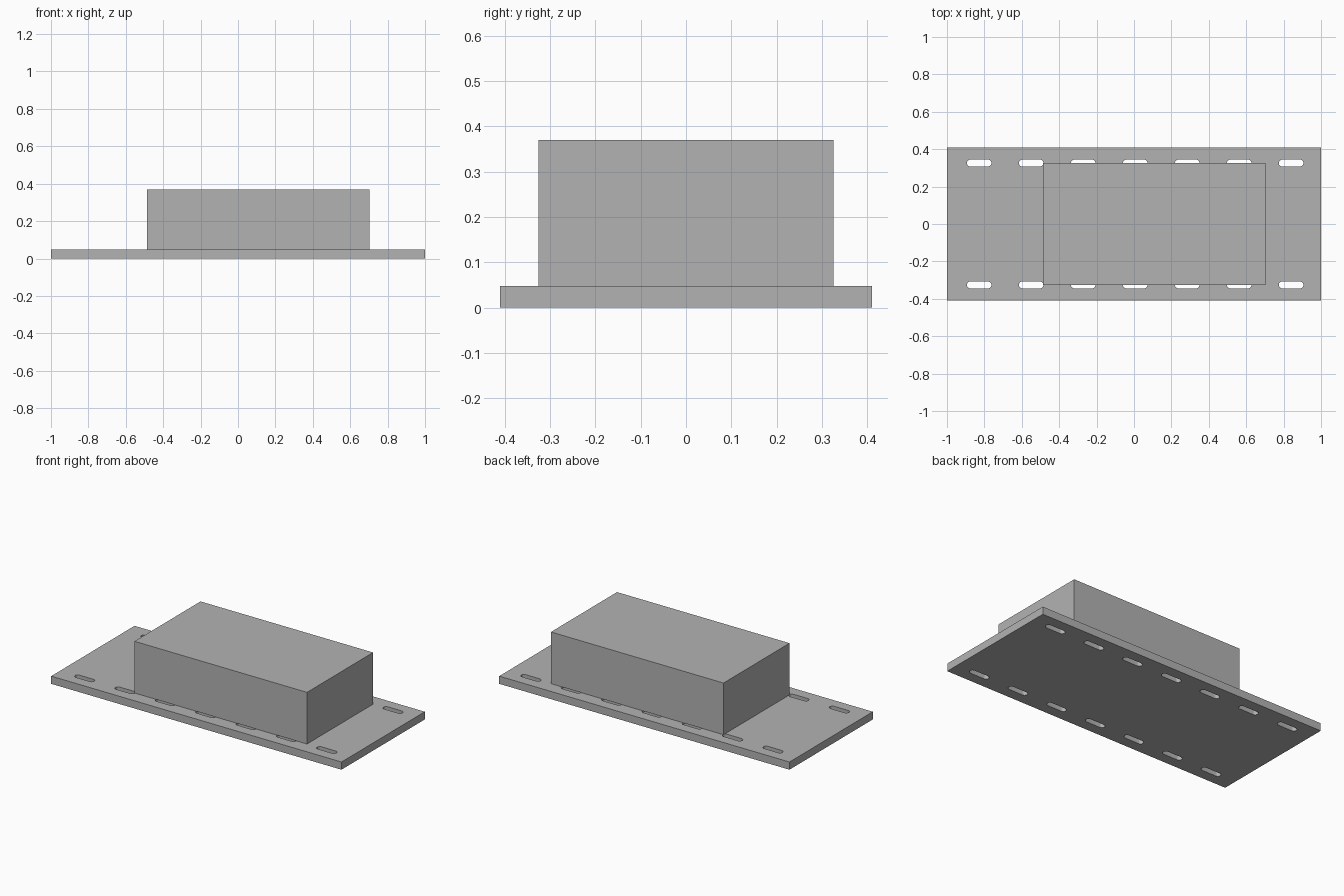
import bpy
import bmesh
from math import cos, sin, pi
from mathutils import Matrix, Vector

if "Cube" in bpy.data.objects:
    bpy.data.objects.remove(bpy.data.objects["Cube"], do_unlink=True)

PLATE_TOP = 0.048
SLOT_LENGTH, SLOT_RADIUS, ARC_STEPS = 0.132, 0.018, 12

grey = bpy.data.materials.new("plain grey")
grey.use_nodes = True
colour = (0.45, 0.45, 0.45, 1)
grey.diffuse_color = colour
grey.node_tree.nodes["Principled BSDF"].inputs["Base Color"].default_value = colour


def make_object(name, bm):
    bmesh.ops.recalc_face_normals(bm, faces=bm.faces)
    mesh = bpy.data.meshes.new(name)
    bm.to_mesh(mesh)
    bm.free()
    mesh.materials.append(grey)
    obj = bpy.data.objects.new(name, mesh)
    bpy.context.collection.objects.link(obj)
    return obj


def make_box(name, low, high):
    low, high = Vector(low), Vector(high)
    bm = bmesh.new()
    place = Matrix.Translation((low + high) / 2) @ Matrix.Diagonal((*(high - low), 1))
    bmesh.ops.create_cube(bm, size=1, matrix=place)
    return make_object(name, bm)


def add_slot(bm, x, y):
    # Rounded-end prism reaching through the plate
    half = SLOT_LENGTH / 2 - SLOT_RADIUS
    outline = []
    for side, start in ((1, -pi / 2), (-1, pi / 2)):
        for i in range(ARC_STEPS + 1):
            a = start + pi * i / ARC_STEPS
            outline.append(bm.verts.new((x + side * half + SLOT_RADIUS * cos(a),
                                         y + SLOT_RADIUS * sin(a), -0.05)))
    base = bm.faces.new(outline)
    wall = bmesh.ops.extrude_face_region(bm, geom=[base])["geom"]
    top = [v for v in wall if isinstance(v, bmesh.types.BMVert)]
    bmesh.ops.translate(bm, vec=(0, 0, 0.15), verts=top)


# Base plate and the block standing off-centre on it
plate = make_box("base_plate", (-1, -0.41, 0), (1, 0.41, PLATE_TOP))
make_box("housing_block", (-0.486, -0.325, PLATE_TOP), (0.703, 0.325, 0.37))

# Two rows of seven mounting slots
slots = bmesh.new()
for y in (-0.326, 0.326):
    for i in range(-3, 4):
        add_slot(slots, 0.006 + 0.278 * i, y)
cutter = make_object("slot_cutter", slots)
cutter.hide_render = True

cut = plate.modifiers.new("slots", "BOOLEAN")
cut.operation = "DIFFERENCE"
cut.solver = "EXACT"
cut.object = cutter
bpy.context.view_layer.objects.active = plate
plate.select_set(True)
bpy.ops.object.modifier_apply(modifier=cut.name)
bpy.data.objects.remove(cutter, do_unlink=True)

# Smooth slot ends, crisp plate edges
bpy.ops.object.shade_smooth_by_angle(angle=pi / 6)
